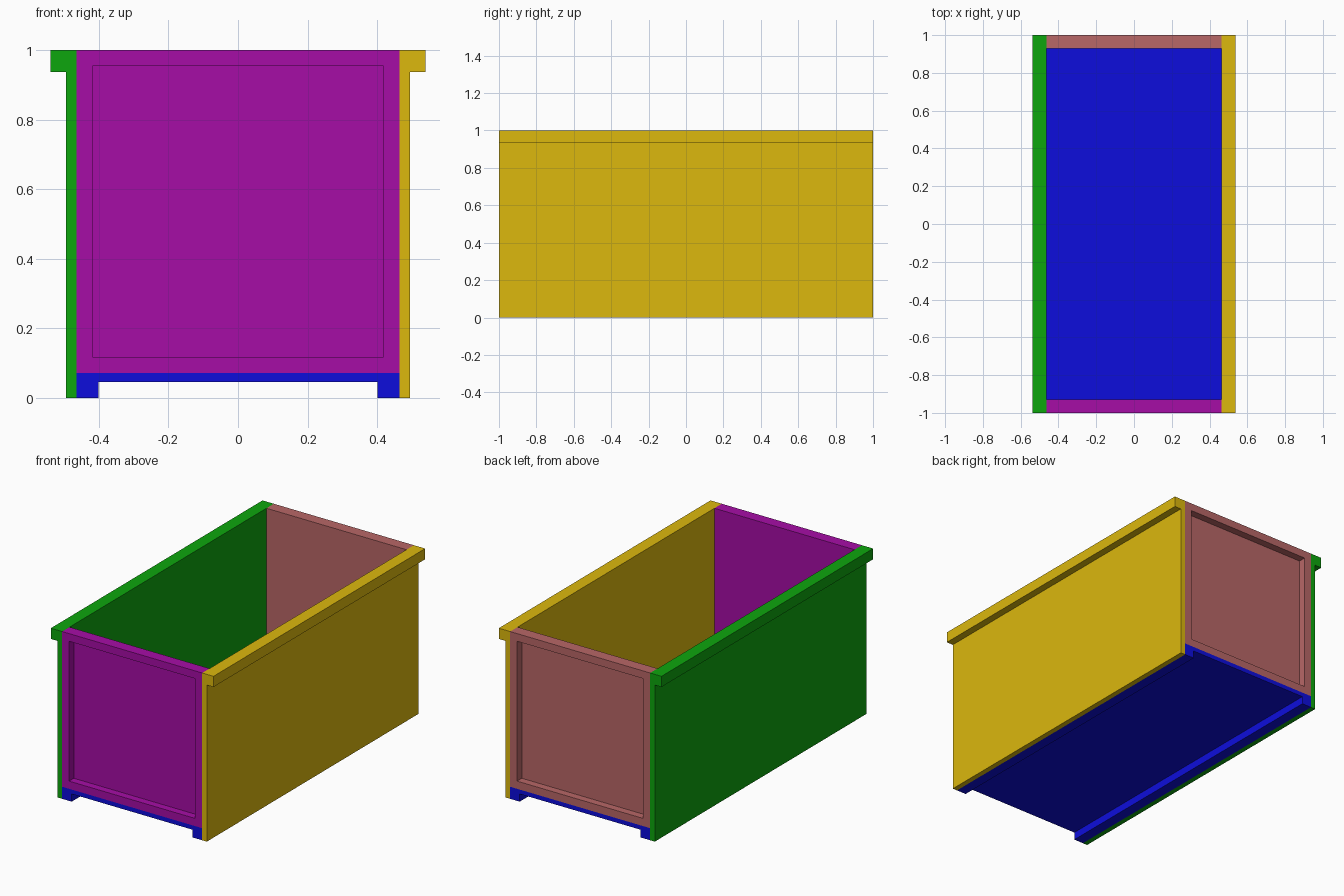
import bpy, bmesh
from mathutils import Vector

if "Cube" in bpy.data.objects:
    bpy.data.objects.remove(bpy.data.objects["Cube"])

W_IN, W_OUT, W_LIP = 0.463, 0.494, 0.538   # half widths: inside, wall outside, lip outside
FLOOR, SHEET, RAIL = 0.072, 0.046, 0.063   # floor top, floor underside, frame width
LIP_Z, END_T, RECESS = 0.936, 0.07, 0.045


def finish(name, bm, rgb):
    bmesh.ops.recalc_face_normals(bm, faces=bm.faces)
    mesh = bpy.data.meshes.new(name)
    bm.to_mesh(mesh)
    bm.free()
    mat = bpy.data.materials.new(name + "_paint")
    mat.diffuse_color = (*rgb, 1)
    mat.use_nodes = True
    mat.node_tree.nodes["Principled BSDF"].inputs["Base Color"].default_value = mat.diffuse_color
    mesh.materials.append(mat)
    obj = bpy.data.objects.new(name, mesh)
    bpy.context.collection.objects.link(obj)
    return obj


def extrude_profile(name, points, rgb):
    """Extrude an (x, z) outline along the full length of the box."""
    bm = bmesh.new()
    face = bm.faces.new([bm.verts.new((x, -1, z)) for x, z in points])
    new = bmesh.ops.extrude_face_region(bm, geom=[face])["geom"]
    bmesh.ops.translate(bm, vec=(0, 2, 0),
                        verts=[v for v in new if isinstance(v, bmesh.types.BMVert)])
    return finish(name, bm, rgb)


def end_panel(name, side, rgb):
    """End wall with a recessed field on its outer face."""
    bm = bmesh.new()
    bmesh.ops.create_cube(bm, size=1)
    bmesh.ops.scale(bm, vec=(2 * W_IN, END_T, 1 - FLOOR), verts=bm.verts)
    bmesh.ops.translate(bm, vec=(0, side * (1 - END_T / 2), (1 + FLOOR) / 2), verts=bm.verts)
    bm.normal_update()
    outer = max(bm.faces, key=lambda f: f.normal.y * side)
    bmesh.ops.inset_region(bm, faces=[outer], thickness=RAIL + 0.002)
    # straight step inward: extrude the field, then drop the old cap
    new = bmesh.ops.extrude_face_region(bm, geom=[outer])["geom"]
    bmesh.ops.translate(bm, vec=Vector((0, -side * RECESS, 0)),
                        verts=[v for v in new if isinstance(v, bmesh.types.BMVert)])
    if outer.is_valid:
        bmesh.ops.delete(bm, geom=[outer], context='FACES_ONLY')
    return finish(name, bm, rgb)


# Side walls with an outward lip along the top
wall = [(W_IN, 0), (W_OUT, 0), (W_OUT, LIP_Z), (W_LIP, LIP_Z), (W_LIP, 1), (W_IN, 1)]
extrude_profile("right_wall", wall, (0.716, 0.479, 0.004))
extrude_profile("left_wall", [(-x, z) for x, z in wall], (0.004, 0.38, 0.004))

# Floor with a runner under each long edge
half = [(W_IN, FLOOR), (W_IN, 0), (W_IN - RAIL, 0), (W_IN - RAIL, SHEET)]
extrude_profile("floor", half + [(-x, z) for x, z in reversed(half)], (0.004, 0.004, 0.716))

# Recessed end walls
end_panel("front_wall", -1, (0.38, 0.004, 0.38))
end_panel("back_wall", 1, (0.479, 0.135, 0.135))
